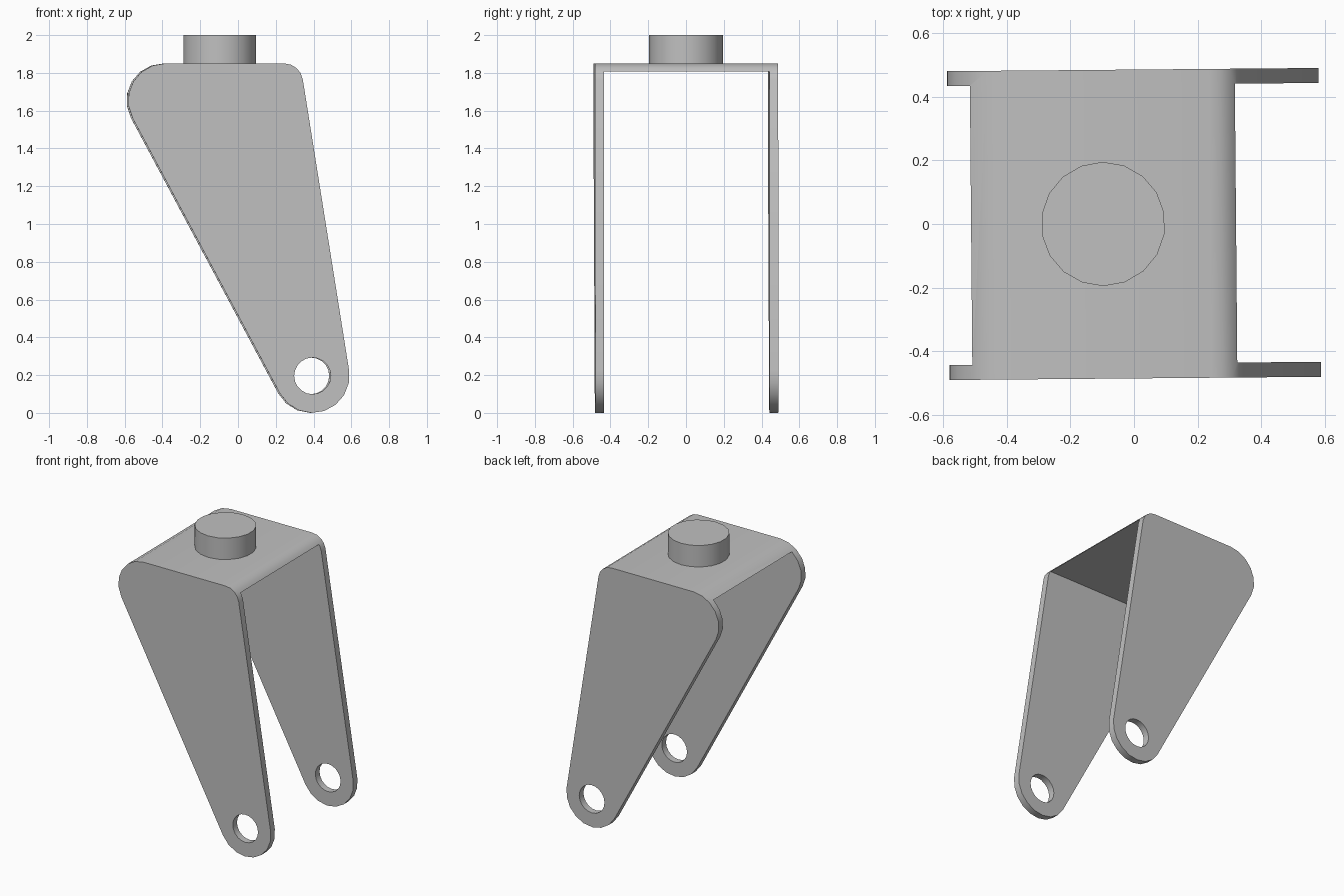
import bpy
import bmesh
from math import radians, sin, cos, pi, atan2, acos, hypot

if "Cube" in bpy.data.objects:
    bpy.data.objects.remove(bpy.data.objects["Cube"])

HALF_WIDTH, INNER = 0.485, 0.438
TOP, UNDERSIDE = 1.85, 1.807
YAW = radians(0.5)

metal = bpy.data.materials.new("grey_metal")
metal.use_nodes = True
GREY = (0.527, 0.527, 0.527, 1)
metal.diffuse_color = GREY
metal.node_tree.nodes["Principled BSDF"].inputs["Base Color"].default_value = GREY


def activate(obj):
    bpy.ops.object.select_all(action='DESELECT')
    obj.select_set(True)
    bpy.context.view_layer.objects.active = obj


def rounded_hull(circles, step=radians(20)):
    """Outline of a belt round circles (x, z, r) listed counter-clockwise."""
    count = len(circles)
    angles = []
    for i, (x, z, r) in enumerate(circles):
        nx, nz, nr = circles[(i + 1) % count]
        dx, dz = nx - x, nz - z
        angles.append(atan2(dz, dx) - acos((r - nr) / hypot(dx, dz)))
    points = []
    for i, (x, z, r) in enumerate(circles):
        start = angles[i - 1]
        sweep = (angles[i] - start) % (2 * pi)
        n = max(2, round(sweep / step))
        for k in range(n + 1):
            a = start + sweep * k / n
            points.append((x + r * cos(a), z + r * sin(a)))
    return points


def extrude_profile(name, points, half):
    """Prism along y from an x-z outline."""
    bm = bmesh.new()
    face = bm.faces.new([bm.verts.new((x, -half, z)) for x, z in points])
    grown = bmesh.ops.extrude_face_region(bm, geom=[face])["geom"]
    moved = [g for g in grown if isinstance(g, bmesh.types.BMVert)]
    bmesh.ops.translate(bm, verts=moved, vec=(0, 2 * half, 0))
    bmesh.ops.recalc_face_normals(bm, faces=bm.faces)
    mesh = bpy.data.meshes.new(name)
    bm.to_mesh(mesh)
    bm.free()
    obj = bpy.data.objects.new(name, mesh)
    bpy.context.collection.objects.link(obj)
    mesh.materials.append(metal)
    return obj


def cut(target, cutter):
    mod = target.modifiers.new("cut", 'BOOLEAN')
    mod.operation = 'DIFFERENCE'
    mod.solver = 'EXACT'
    mod.object = cutter
    activate(target)
    bpy.ops.object.modifier_apply(modifier=mod.name)
    bpy.data.objects.remove(cutter)


def finish(obj):
    obj.rotation_euler.z = YAW
    activate(obj)
    bpy.ops.object.shade_smooth_by_angle(angle=radians(30))


# Fork bracket: one tapered, rounded block with the space between the legs cut out
axle = (0.39, 0.196)
outline = rounded_hull([(*axle, 0.196), (0.24, TOP - 0.1, 0.1),
                        (-0.39, TOP - 0.196, 0.196)])
bracket = extrude_profile("fork_bracket", outline, HALF_WIDTH)
slot = [(-1, -1), (1, -1), (1, UNDERSIDE), (-1, UNDERSIDE)]
cut(bracket, extrude_profile("slot_cutter", slot, INNER))

# Axle hole through both legs
hole = [(axle[0] + 0.097 * cos(k * pi / 10), axle[1] + 0.097 * sin(k * pi / 10))
        for k in range(20)]
cut(bracket, extrude_profile("hole_cutter", hole, 1))
finish(bracket)

# Mounting post on top
bpy.ops.mesh.primitive_cylinder_add(vertices=18, radius=0.195, depth=2 - TOP,
                                    location=(-0.097, 0, (2 + TOP) / 2))
post = bpy.context.object
post.name = "mounting_post"
post.data.materials.append(metal)
finish(post)
